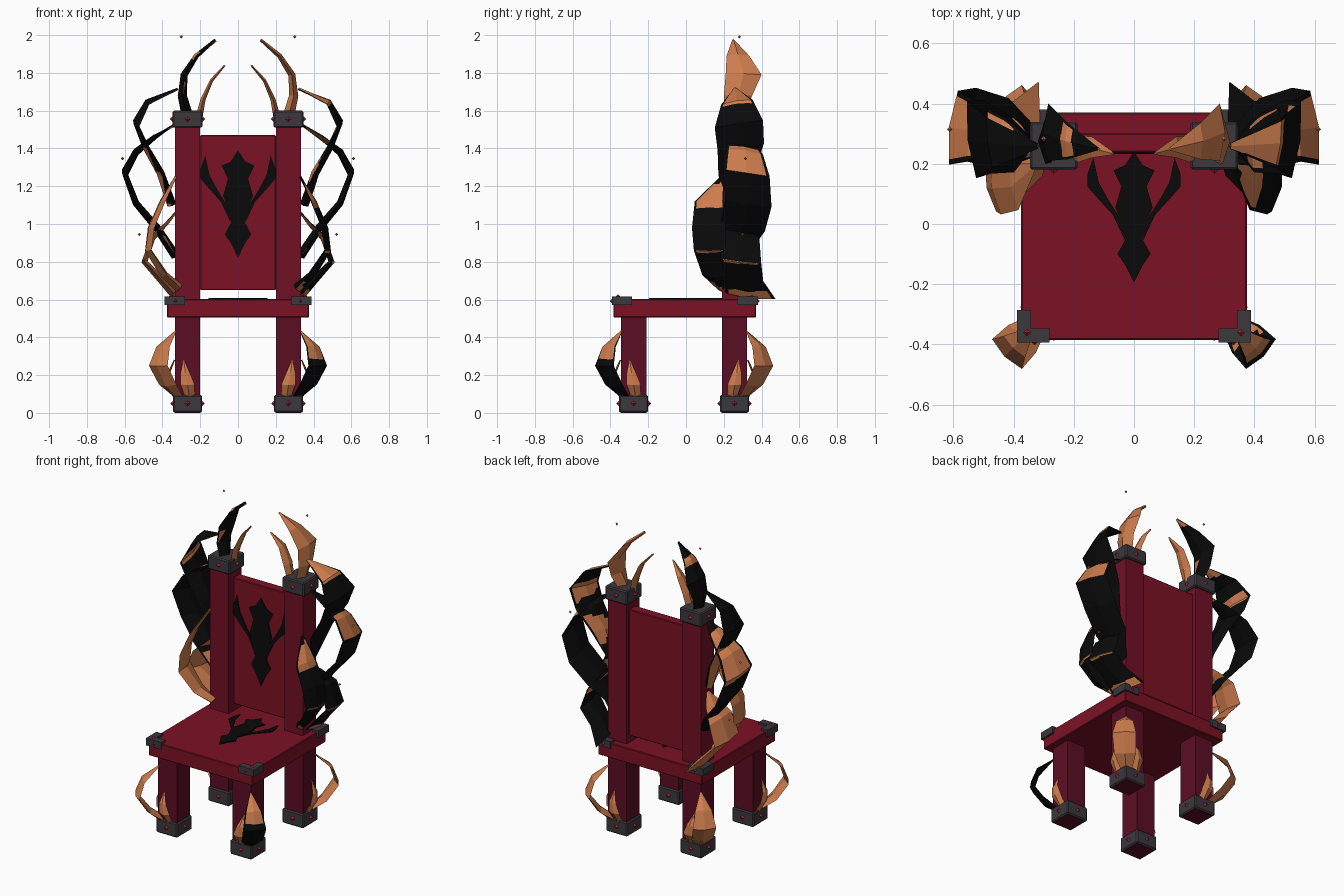
import bpy, bmesh, math, random
from mathutils import Vector

if "Cube" in bpy.data.objects:
    bpy.data.objects.remove(bpy.data.objects["Cube"])

random.seed(4)


def mat(name, rgb):
    m = bpy.data.materials.new(name)
    m.diffuse_color = (*rgb, 1)
    m.use_nodes = True
    m.node_tree.nodes["Principled BSDF"].inputs["Base Color"].default_value = m.diffuse_color
    return m


RED = mat("crimson wood", (0.2, 0.006, 0.018))
DARK = mat("dark crimson wood", (0.105, 0.004, 0.017))
POST = mat("post crimson wood", (0.165, 0.005, 0.018))
METAL = mat("dark metal", (0.045, 0.04, 0.048))
BLACK = mat("black flame", (0.003, 0.003, 0.003))
ORANGE = mat("orange flame", (0.62, 0.205, 0.075))
GEM = mat("red gem", (0.5, 0.02, 0.04))


def finish(name, bm, material):
    bmesh.ops.recalc_face_normals(bm, faces=bm.faces)
    me = bpy.data.meshes.new(name)
    bm.to_mesh(me)
    bm.free()
    me.materials.append(material)
    ob = bpy.data.objects.new(name, me)
    bpy.context.collection.objects.link(ob)
    return ob


def box(name, x0, x1, y0, y1, z0, z1, material, bevel=0.0):
    bm = bmesh.new()
    bmesh.ops.create_cube(bm, size=1)
    for v in bm.verts:
        v.co = Vector((x0 + (v.co.x + .5) * (x1 - x0),
                       y0 + (v.co.y + .5) * (y1 - y0),
                       z0 + (v.co.z + .5) * (z1 - z0)))
    if bevel:
        bmesh.ops.bevel(bm, geom=bm.edges[:], offset=bevel, segments=1, affect='EDGES')
    return finish(name, bm, material)


def box_at(name, cx, cy, half, z0, z1, material, bevel=0.0):
    return box(name, cx - half, cx + half, cy - half, cy + half, z0, z1, material, bevel)


def prism(name, outline, to_world, depth, material):
    """Extrude a flat outline along the depth vector."""
    bm = bmesh.new()
    f = bm.faces.new([bm.verts.new(to_world(a, b)) for a, b in outline])
    r = bmesh.ops.extrude_face_region(bm, geom=[f])
    bmesh.ops.translate(bm, vec=depth, verts=[g for g in r["geom"] if isinstance(g, bmesh.types.BMVert)])
    return finish(name, bm, material)


def octa(name, p, r, material):
    bm = bmesh.new()
    bmesh.ops.create_uvsphere(bm, u_segments=4, v_segments=2, radius=r)
    bmesh.ops.translate(bm, vec=p, verts=bm.verts)
    return finish(name, bm, material)


def ribbon(name, pts, across, thick, material, scale=1.0, jitter=0.0):
    """Diamond-section ribbon along (x, y, z, width) points, pinched at the tip."""
    bm = bmesh.new()
    rings = []
    across = Vector(across).normalized()
    n = len(pts)
    for i, p in enumerate(pts):
        c = Vector(p[:3])
        tan = Vector(pts[min(i + 1, n - 1)][:3]) - Vector(pts[max(i - 1, 0)][:3])
        nor = tan.cross(across).normalized()
        c += nor * random.uniform(-jitter, jitter)
        h = p[3] * .5 * scale
        t = thick * scale * (1 - .75 * i / (n - 1))
        rings.append([bm.verts.new(c + d) for d in
                      (across * h, nor * t, -across * h, -nor * t)])
    for a, b in zip(rings, rings[1:]):
        for k in range(4):
            bm.faces.new((a[k], a[(k + 1) % 4], b[(k + 1) % 4], b[k]))
    bm.faces.new(rings[0])
    bm.faces.new(rings[-1])
    return finish(name, bm, material)


def flame(name, pts, across, material, thick=.024):
    ribbon(name, pts, across, thick, material)
    if material is BLACK:      # glowing core breaking through the dark shell
        ribbon(name + "_core", pts, across, thick, ORANGE, .86, .005)


# Seat, back panel
box("seat", -.375, .375, -.385, .37, .505, .602, RED, .004)
box("back_panel", -.2, .2, .238, .302, .65, 1.47, RED, .004)

# Flame emblem inlay on seat and back panel
half = [(0, .24), (.03, .195), (.068, .178), (.042, .125), (.062, .055), (.04, 0)]
low = [(.028, -.05), (.055, -.1), (.03, -.135), (0, -.195)]
side = [(.034, .0), (.085, .08), (.118, .14), (.135, .22), (.155, .165), (.155, .125),
        (.12, .085), (.07, .03), (.03, -.055)]
core = half + low
core += [(-x, y) for x, y in reversed(core[1:-1])]
for label, fn, dep in (
        ("seat", lambda a, b: Vector((a, b, .6)), Vector((0, 0, .008))),
        ("back", lambda a, b: Vector((a * 1.28, .24, 1.076 + b * 1.31)), Vector((0, -.008, 0)))):
    prism(label + "_emblem", core, fn, dep, BLACK)
    for s in (-1, 1):
        prism(label + "_emblem_side", [(s * x, y) for x, y in side], fn, dep * .9, BLACK)

# Legs, feet, posts, caps, seat corner brackets with gems
for sx in (-1, 1):
    x = sx * .267
    for sy, y in ((-1, -.277), (1, .257)):
        box_at("leg", x, y, .067, 0, .51, DARK)
        box_at("foot", x, y, .077, .002, .095, METAL, .007)
        for d in ((.077, 0), (-.077, 0), (0, .077), (0, -.077)):
            octa("foot_gem", (x + d[0], y + d[1], .05), .015, GEM)
        cy = -.393 if sy < 0 else .38
        ell = [(.388, 0), (.28, 0), (.28, .046), (.342, .046), (.342, .108), (.388, .108)]
        prism("corner_bracket", [(sx * a, cy - sy * b) for a, b in ell],
              lambda a, b: Vector((a, b, .57)), Vector((0, 0, .046)), METAL)
        octa("bracket_gem", (sx * .355, cy - sy * .032, .614), .014, GEM)
        octa("bracket_gem", (sx * .33, cy, .593), .01, GEM)
    box_at("back_post", x, .257, .067, .6, 1.52, POST)
    box_at("post_cap", x, .26, .079, 1.51, 1.6, METAL, .007)
    for d in ((.079, 0), (-.079, 0), (0, .079), (0, -.079)):
        octa("cap_gem", (x + d[0], .26 + d[1], 1.555), .015, GEM)

# Side flames and horns
F1 = [(.35, .27, 1.1, .06), (.41, .27, 1.27, .2), (.49, .29, 1.41, .25), (.54, .28, 1.53, .26),
      (.48, .27, 1.645, .17), (.32, .26, 1.715, .02)]
F2 = [(.33, .27, .83, .1), (.43, .3, .98, .24), (.54, .33, 1.11, .25), (.6, .32, 1.27, .25),
      (.54, .31, 1.38, .2), (.44, .29, 1.46, .13), (.33, .26, 1.53, .02)]
F3 = [(.31, .19, .66, .06), (.39, .15, .73, .13), (.475, .125, .86, .17), (.46, .12, .98, .18),
      (.4, .125, 1.12, .16), (.33, .19, 1.25, .02)]
F4 = [(.33, .34, .62, .27), (.41, .31, .71, .2), (.495, .29, .8, .22), (.45, .29, .93, .2),
      (.38, .27, 1.0, .12), (.33, .25, 1.06, .02)]
BIG = [(.27, .255, 1.58, .1), (.295, .275, 1.68, .15), (.285, .305, 1.79, .19),
       (.22, .275, 1.89, .12), (.12, .25, 1.975, .01)]
SMALL = [(.205, .25, 1.57, .07), (.185, .25, 1.66, .09), (.14, .255, 1.76, .07), (.07, .235, 1.84, .01)]
for sx in (-1, 1):
    left = sx < 0

    def m(pts):
        return [(sx * p[0], *p[1:]) for p in pts]
    flame("upper_side_flame", m(F1), (.12 * sx, 1, .15), BLACK)
    flame("middle_side_flame", m(F2), (-.12 * sx, 1, -.15), BLACK)
    flame("front_side_flame", m(F3), (.2 * sx, 1, 0), ORANGE if left else BLACK)
    flame("lower_side_flame", m(F4), (-.1 * sx, 1, -.12), ORANGE if left else BLACK)
    flame("tall_horn", m(BIG), (0, 1, 0), BLACK if left else ORANGE, .03)
    flame("short_horn", m(SMALL), (0, 1, 0), ORANGE, .018)

    # Leg flames: a large one on the outer corner, small ones on the outer faces
    for sy, y in ((-1, -.277), (1, .257)):
        arc = [(.05, .09, .07), (.105, .15, .13), (.155, .25, .14), (.13, .35, .1), (.065, .43, .01)]
        flame("leg_flame", [(sx * (.267 + d), y + sy * d, z, w) for d, z, w in arc],
              (sx, -sy, 0), BLACK if (sx > 0 and sy < 0) else ORANGE, .02)
        tongue = [(.065, -.01, .09, .05), (.1, 0, .15, .075), (.1, .012, .21, .05), (.07, .02, .28, .005)]
        flame("small_leg_flame", [(sx * (.267 + b), y + sy * o, z, w) for o, b, z, w in tongue],
              (1, 0, 0), ORANGE, .014)
        flame("small_leg_flame", [(sx * (.267 + o), y + sy * b, z, w) for o, b, z, w in tongue],
              (0, 1, 0), ORANGE, .014)

    # Floating embers
    for ex, ey, ez in ((.3, .283, 1.991), (.612, .315, 1.347), (.522, .3, .945)):
        octa("ember", (sx * ex, ey, ez), .009, ORANGE)
